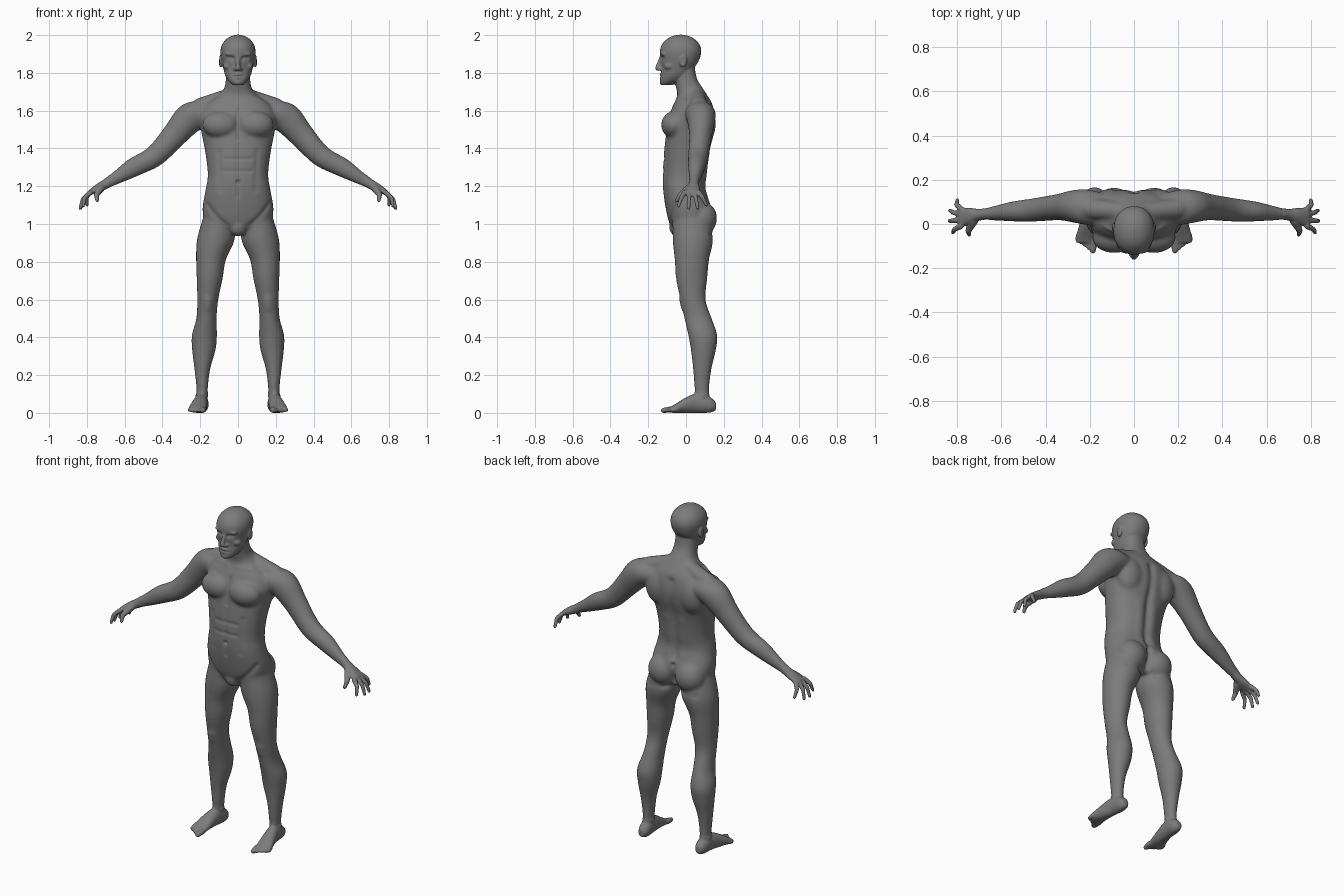
import bpy
import bmesh
import math
from mathutils import Vector, Matrix
from mathutils.geometry import intersect_point_line

X, Y, Z = Vector((1, 0, 0)), Vector((0, 1, 0)), Vector((0, 0, 1))

default_cube = bpy.data.objects.get("Cube")
if default_cube:
    bpy.data.objects.remove(default_cube, do_unlink=True)

skin = bpy.data.materials.new("grey_clay")
skin.use_nodes = True
skin.diffuse_color = (0.2, 0.2, 0.2, 1)
skin.node_tree.nodes["Principled BSDF"].inputs["Base Color"].default_value = skin.diffuse_color

bm = bmesh.new()


def catmull(a, b, c, d, t):
    """Smoothly interpolate between sections b and c."""
    return [0.5 * (2 * q + (r - p) * t + (2 * p - 5 * q + 4 * r - s) * t * t
                   + (3 * q - p - 3 * r + s) * t ** 3) for p, q, r, s in zip(a, b, c, d)]


def signed_power(value, power):
    return math.copysign(abs(value) ** power, value)


def loft(sections, u, v, sides=(1, -1), square=2.0, ring=32, steps=5):
    """Closed skin over rings (x, y, z, radius along u, radius along v)."""
    padded = [sections[0]] + sections + [sections[-1]]
    rows = [catmull(*padded[i:i + 4], k / steps)
            for i in range(len(sections) - 1) for k in range(steps)]
    rows.append(sections[-1])
    for side in sides:
        loops = []
        for x, y, z, ru, rv in rows:
            loop = []
            for k in range(ring):
                a = math.tau * k / ring
                p = (Vector((x, y, z)) + u * ru * signed_power(math.cos(a), 2 / square)
                     + v * rv * signed_power(math.sin(a), 2 / square))
                p.x *= side
                loop.append(bm.verts.new(p))
            loops.append(loop)
        for low, high in zip(loops, loops[1:]):
            for k in range(ring):
                n = (k + 1) % ring
                bm.faces.new((low[k], low[n], high[n], high[k]))
        bm.faces.new(loops[0])
        bm.faces.new(loops[-1])


def ball(center, radii, sides=(1, -1)):
    for side in sides:
        spot = Vector((center[0] * side, center[1], center[2]))
        bmesh.ops.create_uvsphere(bm, u_segments=24, v_segments=16, radius=1,
                                  matrix=Matrix.Translation(spot) @ Matrix.Diagonal((*radii, 1)))


def capsule(start, end, r_start, r_end, sides=(1, -1)):
    """Tapered bar with round ends between two points."""
    start, end = Vector(start), Vector(end)
    along = (end - start).normalized()
    u = along.orthogonal().normalized()
    sections = []
    for p, r, angles in ((start, r_start, (-80, -55, -28, 0)), (end, r_end, (0, 28, 55, 80))):
        for angle in map(math.radians, angles):
            width = r * math.cos(angle)
            sections.append((*(p + along * r * math.sin(angle)), width, width))
    loft(sections, u, along.cross(u), sides, ring=20, steps=1)


def upright(rows):
    """Turn (z, x, y, half width, half depth) into loft sections."""
    return [(x, y, z, rx, ry) for z, x, y, rx, ry in rows]


middle = (1,)

# Torso and neck
loft(upright([
    (.955, 0, .03, .10, .07), (1.0, 0, .02, .17, .105), (1.08, 0, .015, .188, .122),
    (1.18, 0, -.01, .172, .112), (1.26, 0, -.008, .16, .116), (1.37, 0, .002, .172, .12),
    (1.48, 0, .022, .193, .128), (1.56, 0, .03, .205, .125), (1.63, 0, .037, .175, .105),
    (1.68, 0, .034, .105, .08), (1.72, 0, .018, .073, .07), (1.77, 0, -.002, .064, .06),
    (1.84, 0, -.01, .06, .055)]), X, Y, middle, square=2.3)
ball((.09, -.062, 1.525), (.1, .07, .073))       # chest muscles
ball((.09, .085, 1.03), (.088, .08, .09))        # buttocks
ball((.11, .09, 1.53), (.085, .068, .11))        # shoulder blades
ball((0, -.045, .985), (.05, .045, .052), middle)
capsule((.03, .055, 1.685), (.2, .07, 1.62), .04, .048)

# Head
loft(upright([
    (1.735, 0, -.105, .025, .028), (1.755, 0, -.085, .048, .052), (1.785, 0, -.062, .067, .072),
    (1.82, 0, -.046, .077, .083), (1.86, 0, -.034, .086, .1), (1.91, 0, -.029, .093, .11),
    (1.95, 0, -.028, .085, .1), (1.98, 0, -.028, .061, .072), (1.995, 0, -.028, .035, .042),
    (2.002, 0, -.028, .008, .01)]), X, Y, middle, square=2.15)
capsule((0, -.132, 1.885), (0, -.15, 1.825), .008, .014, middle)   # nose
ball((.014, -.136, 1.82), (.011, .014, .009))                      # nostrils
ball((.036, -.116, 1.9), (.034, .018, .01))                        # brow
ball((.055, -.088, 1.835), (.025, .028, .02))                      # cheekbones
ball((0, -.126, 1.79), (.026, .016, .008), middle)                 # upper lip
ball((0, -.125, 1.776), (.022, .016, .007), middle)                # lower lip
ball((0, -.12, 1.75), (.026, .02, .016), middle)                   # chin
ball((.092, -.015, 1.862), (.01, .02, .034))                       # ears

# Arms, running down into the palms
loft([
    (.10, .065, 1.6, .06, .06), (.2, .075, 1.588, .08, .077), (.27, .08, 1.548, .074, .081),
    (.34, .077, 1.468, .06, .069), (.44, .065, 1.36, .054, .058), (.545, .057, 1.303, .046, .053),
    (.62, .05, 1.258, .035, .04), (.69, .043, 1.217, .026, .028), (.74, .037, 1.19, .036, .023),
    (.785, .03, 1.165, .046, .014)], Y, Vector((.62, 0, .78)))

# Fingers and thumb
for base_y, tip in ((.067, (.8, .108, 1.1)), (.043, (.833, .062, 1.083)),
                    (.017, (.836, .014, 1.083)), (-.009, (.82, -.04, 1.095))):
    base, tip = Vector((.782, base_y, 1.166)), Vector(tip)
    joint = base.lerp(tip, .5) + Vector((.012, 0, .008))
    capsule(base, joint, .014, .0115)
    capsule(joint, tip, .0115, .009)
capsule((.725, .015, 1.19), (.75, -.03, 1.155), .021, .014)
capsule((.75, -.03, 1.155), (.746, -.048, 1.125), .014, .01)

# Legs
loft(upright([
    (1.05, .1, .025, .08, .095), (.92, .117, .036, .1, .107), (.81, .143, .031, .079, .091),
    (.71, .15, .03, .069, .083), (.6, .16, .037, .056, .067), (.5, .167, .064, .054, .073),
    (.41, .178, .089, .067, .077), (.33, .181, .092, .062, .066), (.23, .189, .086, .042, .049),
    (.12, .19, .084, .03, .039), (.05, .192, .09, .032, .04)]), X, Y)

# Feet
loft([
    (.19, .158, .035, .018, .022), (.19, .125, .043, .034, .042), (.195, .06, .052, .036, .052),
    (.205, 0, .041, .042, .041), (.214, -.055, .024, .048, .024), (.217, -.085, .016, .046, .015)],
    X, Z)
for k in range(5):
    # Toes shrink and step back towards the outside
    root = Vector((.182 + .018 * k, -.08 + .008 * k, .018))
    size = .0165 if k == 0 else .0125 - .0008 * k
    capsule(root, root + Vector((.004, -.04 + .004 * k, .013 - root.z)), size, size * .85)

# Fuse every part into one continuous surface
bmesh.ops.recalc_face_normals(bm, faces=bm.faces[:])
raw = bpy.data.meshes.new("raw_parts")
bm.to_mesh(raw)
bm.free()
body = bpy.data.objects.new("body", raw)
bpy.context.collection.objects.link(body)
fuse = body.modifiers.new("fuse", 'REMESH')
fuse.mode = 'VOXEL'
fuse.voxel_size = 0.0055
fused = bpy.data.meshes.new_from_object(body.evaluated_get(bpy.context.evaluated_depsgraph_get()))
body.modifiers.clear()
body.data = fused
bpy.data.meshes.remove(raw)

# Soften the joins, keeping hands, feet and face crisp
bm = bmesh.new()
bm.from_mesh(fused)
soft = [v for v in bm.verts if abs(v.co.x) < .68 and .1 < v.co.z < 1.72]
for group, passes in ((bm.verts[:], 2), (soft, 18)):
    for _ in range(passes):
        bmesh.ops.smooth_vert(bm, verts=group, factor=.5, use_axis_x=True,
                              use_axis_y=True, use_axis_z=True)
bm.normal_update()


def stroke(start, end, radius, height):
    """Raise or carve a soft line on both sides of the body."""
    a, b = Vector(start), Vector(end)
    reach = radius * 2.5
    low, high = min(a.z, b.z) - reach, max(a.z, b.z) + reach
    for v in bm.verts:
        if low < v.co.z < high:
            p = Vector((abs(v.co.x), v.co.y, v.co.z))
            t = intersect_point_line(p, a, b)[1]
            gap = (p - a.lerp(b, min(max(t, 0), 1))).length
            if gap < reach:
                v.co += v.normal * height * math.exp(-(gap / radius) ** 2)


# Torso muscles
stroke((0, -.115, 1.45), (0, -.09, 1.6), .014, -.008)
stroke((0, -.12, 1.15), (0, -.12, 1.42), .014, -.005)
stroke((0, -.122, 1.22), (.001, -.122, 1.222), .01, -.012)
for height in (1.28, 1.345):
    stroke((0, -.12, height), (.07, -.115, height), .011, -.004)
stroke((.09, -.1, 1.18), (.1, -.1, 1.38), .016, -.004)
stroke((.165, -.06, 1.1), (.05, -.09, .97), .016, -.007)
stroke((.03, -.04, 1.655), (.17, -.01, 1.66), .012, .005)
# Back
stroke((0, .11, 1.13), (0, .145, 1.6), .022, -.014)
stroke((.045, .11, 1.16), (.05, .12, 1.36), .03, .005)
stroke((0, .12, .95), (0, .13, 1.09), .016, -.022)
stroke((.04, .12, .945), (.15, .12, .94), .014, -.007)
# Knees and ankles
stroke((.16, -.03, .56), (.16, -.03, .59), .025, .007)
stroke((.222, .09, .09), (.16, .08, .1), .014, .004)
# Eyes and mouth
stroke((.03, -.13, 1.876), (.045, -.12, 1.876), .011, -.013)
stroke((.034, -.118, 1.873), (.042, -.115, 1.873), .009, .006)
stroke((0, -.14, 1.783), (.024, -.13, 1.783), .005, -.004)
# Ear hollow
stroke((.102, -.02, 1.855), (.102, -.018, 1.872), .008, -.006)

# Flat soles
for v in bm.verts:
    v.co.z = max(v.co.z, 0)

bm.to_mesh(fused)
bm.free()
fused.name = "body"
fused.materials.clear()
fused.materials.append(skin)
for face in fused.polygons:
    face.use_smooth = True
    face.material_index = 0
